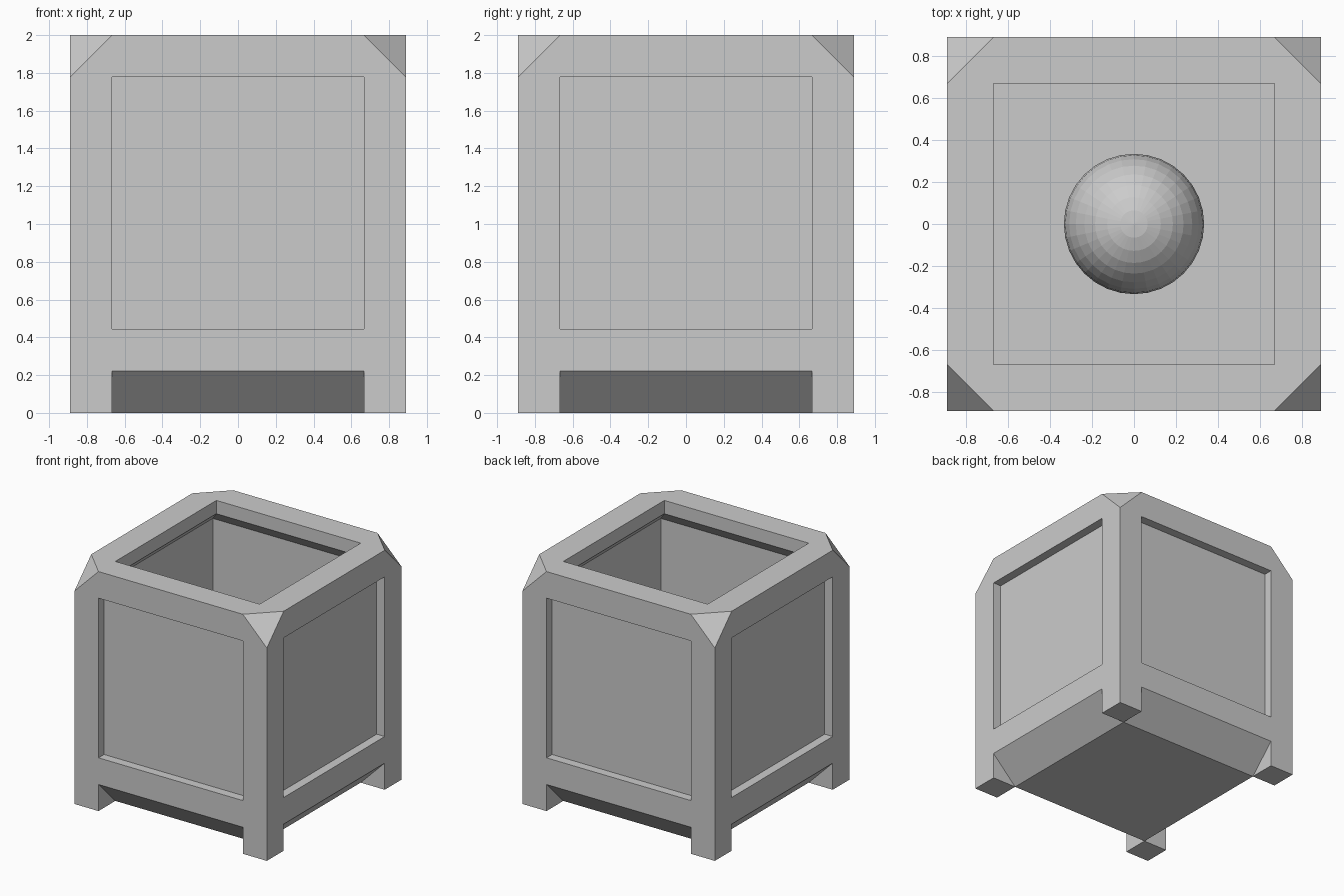
import bpy, bmesh
from math import pi
from mathutils import Matrix, Vector

if "Cube" in bpy.data.objects:
    bpy.data.objects.remove(bpy.data.objects["Cube"])

U = 1 / 9                      # modelling unit: 16 x 16 x 18 units overall
OUT, IN, WALL, H = 8 * U, 6 * U, 7 * U, 2.0
RECESS = 0.074


def make(name, bm):
    bmesh.ops.recalc_face_normals(bm, faces=bm.faces)
    mesh = bpy.data.meshes.new(name)
    bm.to_mesh(mesh)
    bm.free()
    ob = bpy.data.objects.new(name, mesh)
    bpy.context.collection.objects.link(ob)
    return ob


def hull(name, points, turn=0):
    """Convex solid through the points, turned by quarter turns about z."""
    bm = bmesh.new()
    rot = Matrix.Rotation(turn * pi / 2, 4, 'Z')
    for p in points:
        bm.verts.new(rot @ Vector(p))
    bmesh.ops.convex_hull(bm, input=bm.verts)
    bmesh.ops.dissolve_limit(bm, angle_limit=0.01, verts=bm.verts, edges=bm.edges)
    return make(name, bm)


def box_points(x0, x1, y0, y1, z0, z1):
    return [(x, y, z) for x in (x0, x1) for y in (y0, y1) for z in (z0, z1)]


# Outer block
body = hull("planter_box", box_points(-OUT, OUT, -OUT, OUT, 0, H))
cutters = []
e = 0.05
for k in range(4):
    # Recessed side panel
    cutters.append(hull("panel_cutter", box_points(-IN, IN, -OUT - e, -OUT + RECESS,
                                                   4 * U, 16 * U), k))
    # Sloped undercut between the feet
    profile = [(-IN + e, -e), (-OUT - e, 2 * U + e), (-OUT - e, -e)]
    cutters.append(hull("undercut_cutter", [(x, y, z) for x in (-IN, IN) for y, z in profile], k))
    # Clipped top corner
    s = 2 * U + 3 * e
    a, t = OUT + e, H + e
    cutters.append(hull("corner_cutter", [(a, a, t), (a - s, a, t), (a, a - s, t),
                                          (a, a, t - s)], k))

# Hollow inside, in three convex steps: opening with rim, then chamfered chamber
cutters.append(hull("opening_cutter", box_points(-IN, IN, -IN, IN, 16.5 * U, H + e)))
levels = [(IN, 1 * U), (WALL, 2 * U), (WALL, 16 * U), (IN, 17 * U)]
cutters.append(hull("chamber_cutter", [(x, y, z) for r, z in levels
                                       for x in (-r, r) for y in (-r, r)]))

for c in cutters:
    m = body.modifiers.new(c.name, 'BOOLEAN')
    m.operation, m.solver, m.object = 'DIFFERENCE', 'EXACT', c

# Bake the cuts and remove the helpers
dg = bpy.context.evaluated_depsgraph_get()
baked = bpy.data.meshes.new_from_object(body.evaluated_get(dg))
body.modifiers.clear()
body.data = baked
for c in cutters:
    bpy.data.objects.remove(c)

# Faceted ball held inside
bm = bmesh.new()
bmesh.ops.create_uvsphere(bm, u_segments=32, v_segments=16, radius=3 * U,
                          matrix=Matrix.Translation((0, 0, 1.05)))
make("inner_ball", bm)
